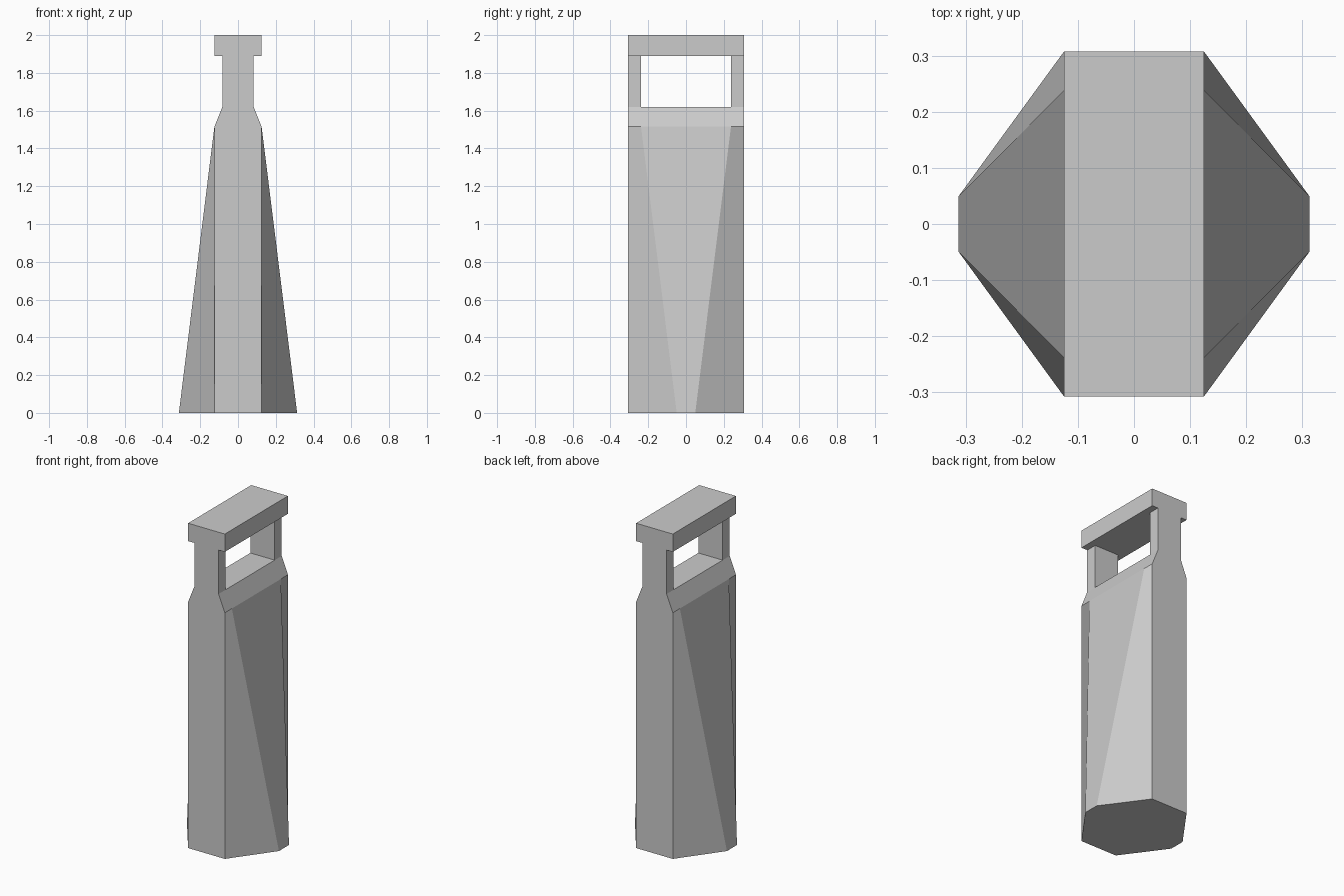
import bpy, bmesh

if "Cube" in bpy.data.objects:
    bpy.data.objects.remove(bpy.data.objects["Cube"])

W, D = 0.125, 0.307            # half width / depth of the core
N, P = 0.083, 0.238            # half width of the neck, half depth of the opening
FX, FY = 0.313, 0.049          # flared foot tip
Z1, Z2, Z3, Z4 = 1.515, 1.62, 1.89, 2.0   # shoulder, floor, cap underside, top

bm = bmesh.new()


def face(points, mx=False, my=False):
    """Add a face plus its mirror copies in x and/or y."""
    for sx in ((1, -1) if mx else (1,)):
        for sy in ((1, -1) if my else (1,)):
            bm.faces.new([bm.verts.new((sx * x, sy * y, z)) for x, y, z in points])


def ring(quarter, z):
    """Full outline at height z from the points of the +x half, mirrored in x."""
    return [(x, y, z) for x, y in quarter] + [(-x, y, z) for x, y in reversed(quarter)]


# front and back walls: one stepped profile
half = [(W, 0), (W, Z1), (N, Z2), (N, Z3), (W, Z3), (W, Z4)]
face([(x, -D, z) for x, z in half] + [(-x, -D, z) for x, z in reversed(half)], my=True)

# base outline
face(ring([(W, -D), (FX, -FY), (FX, FY), (W, D)], 0))

# flared sides: folded corner panels and a tapered centre panel
face([(W, D, 0), (W, D, Z1), (W, P, Z1), (FX, FY, 0)], mx=True, my=True)
face([(FX, -FY, 0), (FX, FY, 0), (W, P, Z1), (W, -P, Z1)], mx=True)

# sloped shoulders
ys = (-D, -P, P, D)
face([(W, y, Z1) for y in ys] + [(N, y, Z2) for y in reversed(ys)], mx=True)

# opening floor and the two posts
face(ring([(N, -P), (N, P)], Z2))
face([(N, P, Z2), (N, D, Z2), (N, D, Z3), (N, P, Z3)], mx=True, my=True)
face([(-N, P, Z2), (N, P, Z2), (N, P, Z3), (-N, P, Z3)], my=True)

# cap: underside around the posts, sides, top
under = [(N, -P), (N, -D), (W, -D), (W, D), (N, D), (N, P)]
face(ring(under, Z3))
face([(W, -D, Z3), (W, D, Z3), (W, D, Z4), (W, -D, Z4)], mx=True)
face(ring([(W, -D), (W, D)], Z4))

# weld into one closed shell
bmesh.ops.remove_doubles(bm, verts=bm.verts[:], dist=0.0005)
bmesh.ops.recalc_face_normals(bm, faces=bm.faces[:])
mesh = bpy.data.meshes.new("tapered_pillar")
bm.to_mesh(mesh)
bm.free()
bpy.context.collection.objects.link(bpy.data.objects.new("tapered_pillar", mesh))
